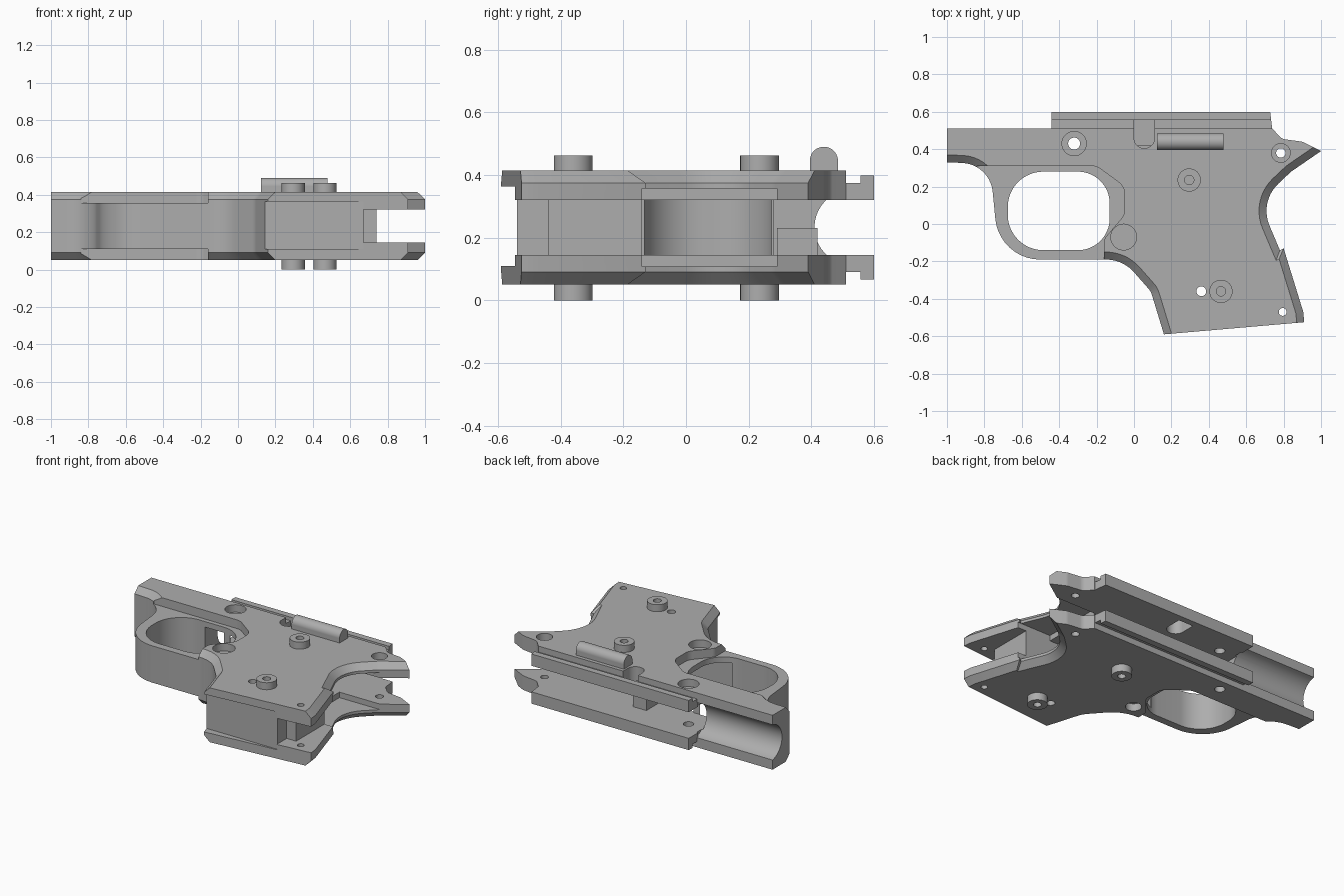
import bpy, bmesh, math
from mathutils import Vector

if "Cube" in bpy.data.objects:
    bpy.data.objects.remove(bpy.data.objects["Cube"], do_unlink=True)

BOTTOM, TOP = 0.05, 0.415
GAP_LOW, GAP_HIGH = 0.145, 0.32
MID = 0.233

metal = bpy.data.materials.new("satin_grey")
metal.use_nodes = True
grey = (0.42, 0.42, 0.42, 1)
metal.diffuse_color = grey
metal.node_tree.nodes["Principled BSDF"].inputs["Base Color"].default_value = grey


def finish(name, bm):
    bmesh.ops.recalc_face_normals(bm, faces=bm.faces)
    mesh = bpy.data.meshes.new(name)
    bm.to_mesh(mesh)
    bm.free()
    mesh.materials.append(metal)
    obj = bpy.data.objects.new(name, mesh)
    bpy.context.collection.objects.link(obj)
    return obj


def outline(corners, steps=10):
    """Round each (x, y, radius) corner with an arc."""
    pts = []
    for i, (x, y, r) in enumerate(corners):
        p = Vector((x, y))
        if r == 0:
            pts.append(p)
            continue
        a = (Vector(corners[i - 1][:2]) - p).normalized()
        b = (Vector(corners[(i + 1) % len(corners)][:2]) - p).normalized()
        half = a.angle(b) / 2
        centre = p + (a + b).normalized() * r / math.sin(half)
        start = p + a * r / math.tan(half) - centre
        end = p + b * r / math.tan(half) - centre
        turn = start.angle_signed(end)
        for k in range(steps + 1):
            t = -turn * k / steps
            pts.append(centre + Vector((start.x * math.cos(t) - start.y * math.sin(t),
                                        start.x * math.sin(t) + start.y * math.cos(t))))
    return pts


def extrude(pts, z0, z1):
    bm = bmesh.new()
    face = bm.faces.new([bm.verts.new((p[0], p[1], z0)) for p in pts])
    out = bmesh.ops.extrude_face_region(bm, geom=[face])
    verts = [v for v in out["geom"] if isinstance(v, bmesh.types.BMVert)]
    bmesh.ops.translate(bm, verts=verts, vec=(0, 0, z1 - z0))
    return bm


def box(name, x0, x1, y0, y1, z0, z1):
    return finish(name, extrude([(x0, y0), (x1, y0), (x1, y1), (x0, y1)], z0, z1))


def cylinder(name, x, y, r, z0, z1):
    ring = [(x + r * math.cos(k * math.tau / 40), y + r * math.sin(k * math.tau / 40)) for k in range(40)]
    return finish(name, extrude(ring, z0, z1))


def rod(name, x0, x1, y, z, r):
    obj = cylinder(name, 0, 0, r, 0, x1 - x0)
    for v in obj.data.vertices:
        v.co = Vector((x0 + v.co.z, y + v.co.x, z + v.co.y))
    return obj


def cut(target, cutter):
    mod = target.modifiers.new("cut", "BOOLEAN")
    mod.operation, mod.solver, mod.object = "DIFFERENCE", "EXACT", cutter
    bpy.context.view_layer.objects.active = target
    bpy.ops.object.modifier_apply(modifier=mod.name)
    bpy.data.objects.remove(cutter, do_unlink=True)


def smooth(obj):
    bpy.ops.object.select_all(action="DESELECT")
    obj.select_set(True)
    bpy.context.view_layer.objects.active = obj
    bpy.ops.object.shade_smooth_by_angle(angle=math.radians(30))


# Main body from its side outline
body = extrude(outline([
    (-1, .51, 0), (-1, .33, 0), (-.77, .32, .17), (-.72, -.19, .24),
    (-.06, -.19, .2), (.09, -.36, .1), (.16, -.59, 0), (.91, -.525, 0),
    (.905, -.47, 0), (.8, -.13, 0), (.78, -.14, 0), (.67, .12, .2),
    (.84, .28, .15), (1, .39, 0), (.9, .44, .06), (.79, .455, .05), (.74, .51, 0)]), BOTTOM, TOP)

# Chamfer the underside and rear rims
rim = []
for e in body.edges:
    a, b = e.verts
    level = abs(a.co.z - b.co.z) < .001
    base = min(a.co.y, b.co.y) < -.51 and abs(a.co.x - b.co.x) > .5
    if level and not base and max(a.co.y, b.co.y) < .4:
        rim.append(e)
bmesh.ops.bevel(body, geom=rim, offset=.04, segments=1, affect="EDGES", clamp_overlap=False)
frame = finish("frame_body", body)

# Narrow the guard on both sides
guard = [(-.84, .31, 0), (-.2, .31, .08), (-.05, .2, .08), (-.05, .05, .08),
         (-.16, -.08, .05), (-.16, -.3, 0), (-.84, -.3, 0)]
for z0, z1 in ((-.1, .11), (.357, .6)):
    cut(frame, finish("guard_side_cutter", extrude(outline(guard), z0, z1)))

# Finger opening
opening = [(-.675, .28, .19), (-.675, -.14, .19), (-.13, -.14, .17), (-.13, .28, .17)]
cut(frame, finish("opening_cutter", extrude(outline(opening, 16), -.1, .6)))

# Gap between the side plates, rear slot, recesses and top notch
for dims in [(-.44, 1.1, .28, .7, GAP_LOW, GAP_HIGH),
             (-.25, 1.1, -.14, .3, GAP_LOW, GAP_HIGH),
             (.67, 1.1, -.7, .3, GAP_LOW, GAP_HIGH),
             (.55, 1.1, -.14, .29, .108, .357),
             (0, .67, -.7, -.54, .11, .363),
             (0, .11, .455, .7, GAP_HIGH - .02, .6)]:
    cut(frame, box("slot_cutter", *dims))
cut(frame, cylinder("notch_cutter", .055, .46, .055, GAP_HIGH - .02, .6))

# Round trough along the front
cut(frame, rod("trough_cutter", -1.1, -.43, .53, MID, .12))

# Through holes, then shallow counterbores
for x, y, r in [(-.32, .43, .032), (.785, .38, .025), (.36, -.36, .026), (.795, -.47, .021)]:
    cut(frame, cylinder("hole_cutter", x, y, r, -.1, .6))
for x, y, r in [(-.32, .43, .065), (.785, .38, .05), (-.055, -.07, .069)]:
    cut(frame, cylinder("counterbore_cutter", x, y, r, TOP - .05, .6))
cut(frame, cylinder("lower_recess_cutter", -.055, -.07, .05, -.1, BOTTOM + .05))

# Small hole in the grip base
base_hole = cylinder("base_hole_cutter", 0, 0, .018, 0, .15)
for v in base_hole.data.vertices:
    v.co = Vector((.49 + v.co.x, -.62 + v.co.z, .235 + v.co.y))
cut(frame, base_hole)
smooth(frame)

# Stepped top rails, one on each side plate
rail = [(.5, GAP_LOW), (.5, .09), (.557, .09), (.557, .066), (.6, .066), (.6, GAP_LOW)]
for name, flip in (("lower_rail", False), ("upper_rail", True)):
    bm = extrude(rail, -.44, .74)
    for v in bm.verts:
        y, z, x = v.co
        slant = .012 * (.6 - y) / .1 if x > 0 else 0
        v.co = (x - .012 + slant if x > 0 else x, y, GAP_LOW + GAP_HIGH - z if flip else z)
    obj = finish(name, bm)
    if flip:
        cut(obj, box("rail_notch_cutter", 0, .11, .4, .557, GAP_HIGH - .02, .6))

# Inner blocks
box("rear_core", .66, .74, -.44, -.14, GAP_LOW, GAP_HIGH)
box("inner_stop", 0, .1, .29, .42, GAP_LOW - .005, .23)

# Screw bosses on both sides
for place, x, y in (("upper", .295, .235), ("lower", .465, -.36)):
    for side, z0, z1, d0, d1 in (("left", TOP - .02, .462, .43, .6), ("right", .0, BOTTOM + .02, -.1, .03)):
        boss = cylinder(f"{place}_{side}_boss", x, y, .062, z0, z1)
        cut(boss, cylinder("boss_hole_cutter", x, y, .025, d0, d1))
        smooth(boss)

# Side bar with rounded top
smooth(rod("side_bar", .122, .478, .44, .445, .045))
box("side_bar_base", .122, .478, .395, .485, TOP - .01, .445)
